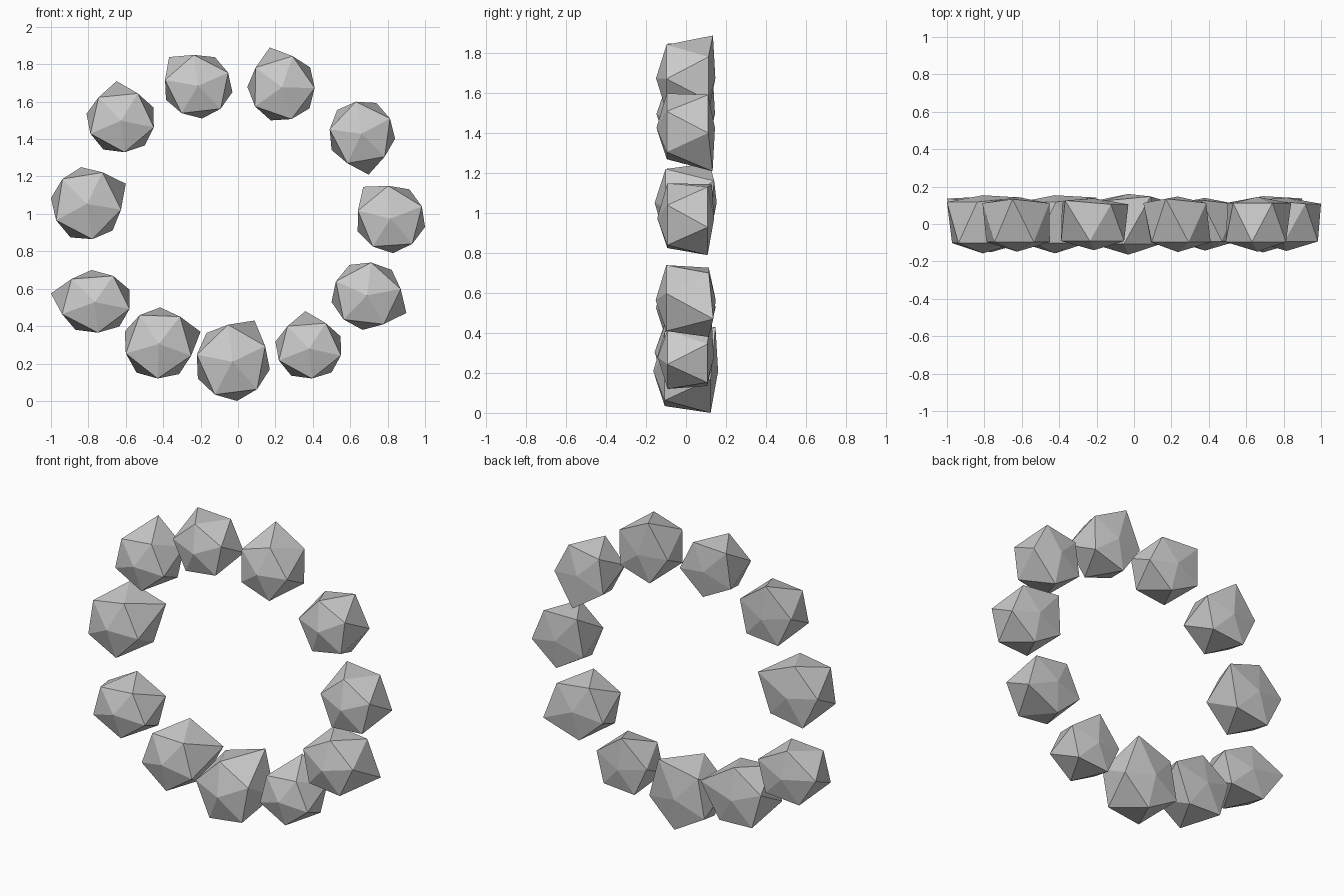
import bpy, bmesh
from math import sin, cos, radians, hypot

if "Cube" in bpy.data.objects:
    bpy.data.objects.remove(bpy.data.objects["Cube"])

# each rock: x min, x max, z min, z max, direction of its longest corner (degrees)
ROCKS = [
    (-0.81, -0.45, 1.33, 1.71, 96),
    (-0.39, -0.03, 1.51, 1.85, 133),
    (0.05, 0.41, 1.50, 1.89, 107),
    (0.49, 0.84, 1.21, 1.60, -80),
    (0.64, 1.00, 0.79, 1.15, 130),
    (0.50, 0.90, 0.38, 0.74, -25),
    (0.20, 0.55, 0.12, 0.48, 95),
    (-0.22, 0.17, 0.00, 0.43, 61),
    (-0.605, -0.20, 0.12, 0.50, 16),
    (-1.00, -0.58, 0.365, 0.70, 167),
    (-1.00, -0.60, 0.865, 1.25, 27),
]


def fit(values, lo, hi):
    a, b = min(values), max(values)
    return [lo + (v - a) / (b - a) * (hi - lo) for v in values]


def rock(i, x0, x1, z0, z1, angle):
    # 20-sided stone: front tip, two staggered rings of five, back tip
    d = (x1 - x0 + z1 - z0) / 2 * 0.4
    pts = [(0, -d, 0)]
    for y, r, off in ((-0.65 * d, 0.95, 36), (0.75 * d, 1.0, 0)):
        for k in range(5):
            a = radians(angle + off + 72 * k)
            spike = off == 0 and k == 0
            s = 1.2 if spike else 1
            pts.append((r * s * cos(a), y * s, r * s * sin(a)))
    pts.append((0, 0.98 * d, 0))
    xs = fit([p[0] for p in pts], x0, x1)
    zs = fit([p[2] for p in pts], z0, z1)
    bm = bmesh.new()
    for x, p, z in zip(xs, pts, zs):
        bm.verts.new((x, p[1], z))
    bmesh.ops.convex_hull(bm, input=bm.verts[:])
    bmesh.ops.recalc_face_normals(bm, faces=bm.faces[:])
    me = bpy.data.meshes.new(f"rock_{i}")
    bm.to_mesh(me)
    bm.free()
    bpy.context.collection.objects.link(bpy.data.objects.new(f"rock_{i}", me))


# ring of stones
for i, r in enumerate(ROCKS, 1):
    rock(i, *r)
